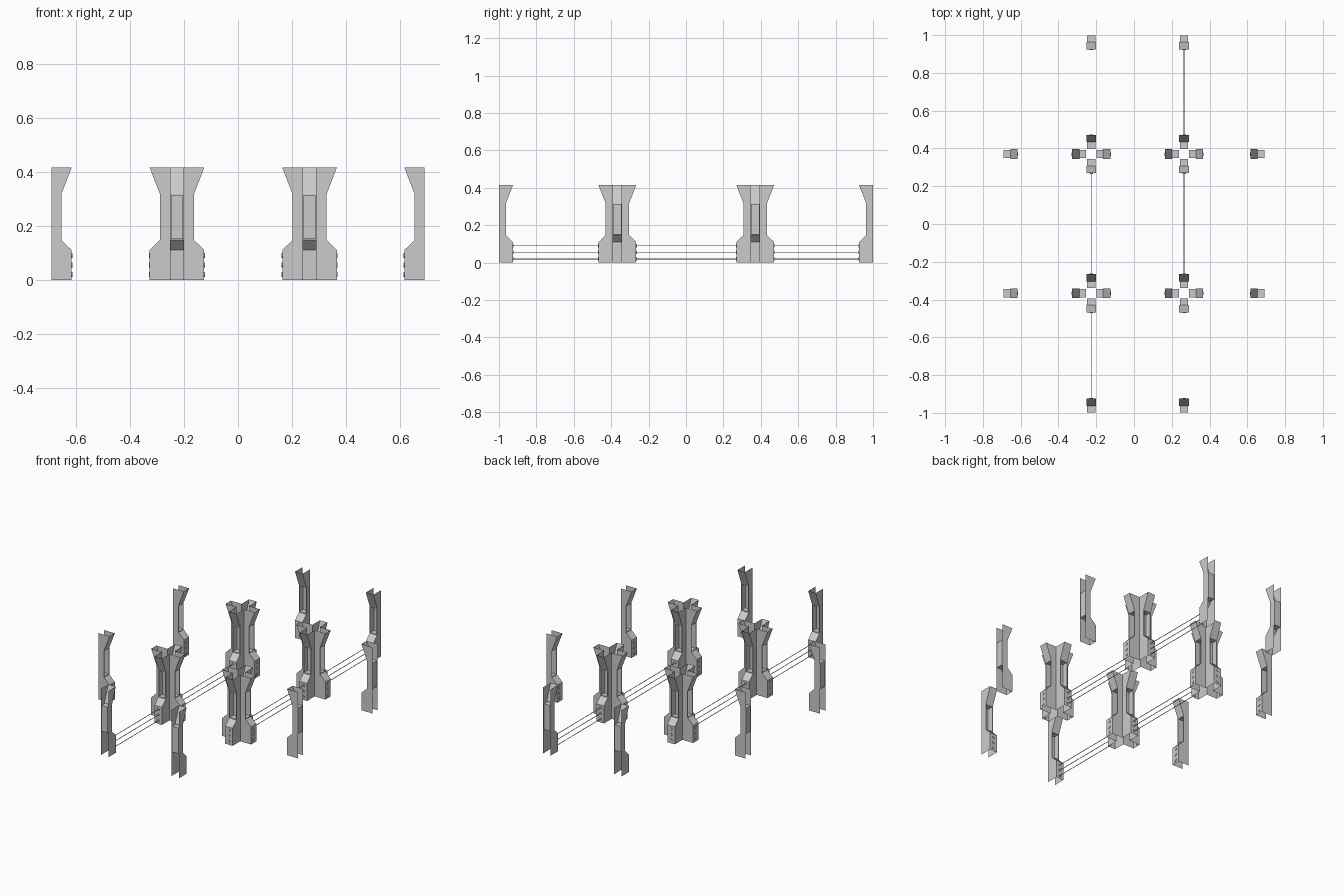
import bpy, bmesh
from math import pi
from mathutils import Matrix

if "Cube" in bpy.data.objects:
    bpy.data.objects.remove(bpy.data.objects["Cube"])

HALF = 0.026            # half width of a post, also gap from column centre to post back
COLS_X = (-0.226, 0.265)
ROWS_Y = (-0.367, 0.37)
BEAM_Z = (0.02, 0.055, 0.09)
DEPTH = 0.075
# Post side outline (depth, height), going up the front then back along the top
PROFILE = [(0, 0), (DEPTH, 0), (DEPTH, 0.11), (0.037, 0.147),
           (0.037, 0.317), (DEPTH, 0.415), (0, 0.415)]


def to_mesh(bm, name):
    me = bpy.data.meshes.new(name)
    bm.to_mesh(me)
    bm.free()
    return me


def place(me, name, loc, turn=0.0):
    ob = bpy.data.objects.new(name, me)
    ob.location = loc
    ob.rotation_euler.z = turn
    bpy.context.collection.objects.link(ob)
    return ob


def cylinder(bm, radius, length, sides, matrix):
    bmesh.ops.create_cone(bm, cap_ends=True, segments=sides, radius1=radius,
                          radius2=radius, depth=length, matrix=matrix)


# Post shell: two side plates and a front strip; open at top, bottom and back
def post_mesh():
    bm = bmesh.new()
    left = [bm.verts.new((x, -HALF, z)) for x, z in PROFILE]
    right = [bm.verts.new((x, HALF, z)) for x, z in PROFILE]
    bm.faces.new(left)
    bm.faces.new(right[::-1])
    strip = [bm.faces.new((left[i], right[i], right[i + 1], left[i + 1]))
             for i in range(1, 5)]
    bm.normal_update()
    # deep window recess in the waist
    waist = strip[2]
    bmesh.ops.inset_individual(bm, faces=[waist], thickness=0.006)
    bm.normal_update()
    bmesh.ops.inset_individual(bm, faces=[waist], thickness=0.0, depth=-0.036)
    return to_mesh(bm, "post")


# Three small round emitters on the base of a post
def emitter_mesh():
    bm = bmesh.new()
    for z in BEAM_Z:
        cylinder(bm, 0.009, 0.006, 8,
                 Matrix.Translation((DEPTH, 0, z)) @ Matrix.Rotation(pi / 2, 4, 'Y'))
    return to_mesh(bm, "emitters")


POST, EMITTERS = post_mesh(), emitter_mesh()


def add_post(name, x, y, turn):
    place(POST, name, (x, y, 0), turn)
    place(EMITTERS, name + "_emitters", (x, y, 0), turn)


# Inner columns: four posts back to back around an empty core
for cx in COLS_X:
    for cy in ROWS_Y:
        for k, (dx, dy) in enumerate(((1, 0), (0, 1), (-1, 0), (0, -1))):
            add_post("column_post", cx + dx * HALF, cy + dy * HALF, k * pi / 2)

# Wall posts: single posts facing inward
for cy in ROWS_Y:
    add_post("side_wall_post", -0.691, cy, 0)
    add_post("side_wall_post", 0.691, cy, pi)
for cx in COLS_X:
    add_post("front_wall_post", cx, -1, pi / 2)
    add_post("back_wall_post", cx, 1, -pi / 2)

# Beams: three thin rods across four of the gaps
reach = HALF + DEPTH
front_gap = (-1 + DEPTH, ROWS_Y[0] - reach)
middle_gap = (ROWS_Y[0] + reach, ROWS_Y[1] - reach)
back_gap = (ROWS_Y[1] + reach, 1 - DEPTH)
for x, (y0, y1) in ((COLS_X[0], front_gap), (COLS_X[0], middle_gap),
                    (COLS_X[1], middle_gap), (COLS_X[1], back_gap)):
    bm = bmesh.new()
    for z in BEAM_Z:
        cylinder(bm, 0.002, y1 - y0, 6,
                 Matrix.Translation((0, 0, z)) @ Matrix.Rotation(pi / 2, 4, 'X'))
    place(to_mesh(bm, "beams"), "beams", (x, (y0 + y1) / 2, 0))
